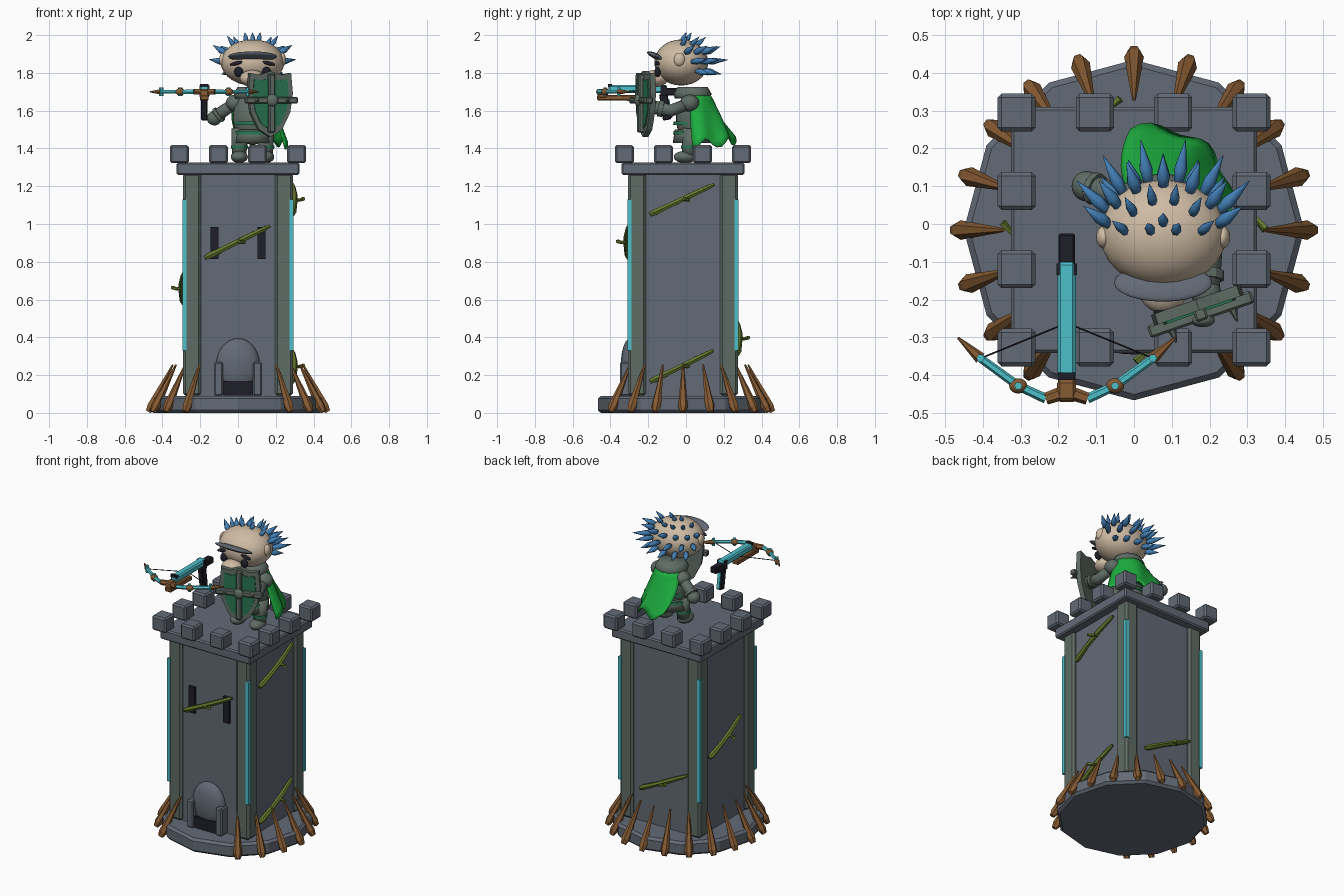
import bpy, bmesh, math
from math import sin, cos, pi, radians
from mathutils import Vector, Matrix, Euler

if "Cube" in bpy.data.objects:
    bpy.data.objects.remove(bpy.data.objects["Cube"], do_unlink=True)


def material(name, *rgb):
    m = bpy.data.materials.new(name)
    m.use_nodes = True
    m.diffuse_color = (*rgb, 1)
    m.node_tree.nodes["Principled BSDF"].inputs["Base Color"].default_value = (*rgb, 1)
    return m


stone = material("blue grey stone", .125, .145, .18)
metal = material("green grey metal", .115, .15, .13)
wood = material("brown wood", .24, .105, .033)
teal = material("teal glow", .075, .53, .6)
cloth = material("bright green cloth", .012, .42, .05)
trim = material("dark green trim", .022, .18, .085)
moss = material("vine green", .13, .19, .025)
skin = material("cream skin", .62, .5, .37)
blue = material("spine blue", .055, .21, .46)
black = material("near black", .013, .013, .022)
CY = -.016  # tower centre along y


def finish(name, bm, mat, smooth=False, bevel=0):
    bmesh.ops.recalc_face_normals(bm, faces=bm.faces[:])
    me = bpy.data.meshes.new(name)
    bm.to_mesh(me)
    bm.free()
    me.materials.append(mat)
    ob = bpy.data.objects.new(name, me)
    bpy.context.collection.objects.link(ob)
    if smooth:
        for p in me.polygons:
            p.use_smooth = True
    if bevel:
        mod = ob.modifiers.new("bevel", "BEVEL")
        mod.width, mod.segments = bevel, 1
    return ob


def box(name, loc, size, mat, bevel=0, rot=(0, 0, 0)):
    bm = bmesh.new()
    bmesh.ops.create_cube(bm, size=1, matrix=Matrix.LocRotScale(Vector(loc), Euler(rot), Vector(size)))
    return finish(name, bm, mat, bevel=bevel)


def ball(name, loc, radii, mat, rot=(0, 0, 0)):
    bm = bmesh.new()
    bmesh.ops.create_uvsphere(bm, u_segments=24, v_segments=14, radius=1,
                              matrix=Matrix.LocRotScale(Vector(loc), Euler(rot), Vector(radii)))
    return finish(name, bm, mat, True)


def tube(name, path, radii, mat, sides=6, smooth=False):
    """Round bar through the path points, with its own radius at each."""
    pts = [Vector(p) for p in path]
    bm, rings = bmesh.new(), []
    for i, p in enumerate(pts):
        t = (pts[min(i + 1, len(pts) - 1)] - pts[max(i - 1, 0)]).normalized()
        a = t.cross(Vector((0, 0, 1)) if abs(t.z) < .95 else Vector((0, 1, 0))).normalized()
        b = t.cross(a)
        rings.append([bm.verts.new(p + radii[i] * (a * cos(2 * pi * k / sides) + b * sin(2 * pi * k / sides)))
                      for k in range(sides)])
    for r, s in zip(rings, rings[1:]):
        for k in range(sides):
            n = (k + 1) % sides
            bm.faces.new((r[k], r[n], s[n], s[k]))
    bm.faces.new(rings[0])
    bm.faces.new(rings[-1])
    return finish(name, bm, mat, smooth)


# Footing, walls and top slab
bm = bmesh.new()
bmesh.ops.create_cone(bm, cap_ends=True, segments=12, radius1=.45, radius2=.45, depth=.09,
                      matrix=Matrix.Translation((0, CY, .045)))
finish("footing", bm, stone, bevel=.015)
box("tower_wall", (0, CY, .68), (.54, .54, 1.2), stone)
box("top_slab", (0, CY, 1.293), (.65, .65, .066), stone, .008)
for sx in (-1, 1):
    for sy in (-1, 1):
        box("corner_pillar", (sx * .243, CY + sy * .243, .68), (.094, .094, 1.18), metal, .013)
        box("glow_strip", (sx * .284, CY + sy * .284, .73), (.022, .022, .8), teal)
for i in range(4):
    for j in range(4):
        if i in (0, 3) or j in (0, 3):
            box("battlement", ((i - 1.5) * .207, CY + (j - 1.5) * .207, 1.37), (.1, .1, .096), stone, .01)

# Stakes leaning inwards, with a gap before the door
for k in range(-3, 14):
    a = radians(18 * k)
    out = Vector((cos(a), sin(a), 0))
    ctr = Vector((0, CY, 0))
    at = lambda r, z: ctr + out * r + Vector((0, 0, z))
    tube("stake", [at(.475, .006), at(.458, .035), at(.345, .255)], [.016, .026, .005], wood)

# Doorway and slit windows
ball("door_arch", (0, -.295, .255), (.115, .05, .14), stone)
box("door_opening", (0, -.332, .13), (.16, .008, .075), black)
for sx in (-1, 1):
    box("door_post", (sx * .103, -.315, .18), (.046, .07, .18), stone, .008)
    box("slit_window", (sx * .125, -.287, .9), (.042, .03, .17), black)


# Vines: side direction, face normal, low and high ends
def vine(side, normal, u0, z0, u1, z1):
    s, n = Vector(side), Vector(normal)
    at = lambda u, d, z: s * u + n * d + Vector((0, 0, z))
    pos = lambda t, d: at(u0 + (u1 - u0) * t, d, z0 + (z1 - z0) * t)
    off = .268 + n.y * CY
    tube("vine", [pos(t, off + .02 + .012 * sin(pi * t)) for t in (0, .08, .35, .65, .92, 1)],
         [.012, .018, .015, .016, .013, .009], moss)
    tube("vine_twig", [pos(.55, off + .02), pos(.6, off + .055) + Vector((0, 0, -.02)), pos(.52, off + .08)],
         [.01, .009, .011], moss, 5)


vine((1, 0, 0), (0, -1, 0), -.175, .82, .17, .99)
vine((0, 1, 0), (1, 0, 0), -.19, 1.05, .15, 1.21)
vine((0, 1, 0), (1, 0, 0), -.19, .165, .145, .33)
vine((-1, 0, 0), (0, 1, 0), -.14, .31, .2, .48)
vine((0, -1, 0), (-1, 0, 0), -.17, .58, .15, .74)

# Defender: legs, torso, belts and collar
X = .077
for s in (-1, 1):
    x = X + s * .07
    ball("boot", (x, -.005, 1.355), (.045, .06, .032), metal)
    tube("leg", [(x, .015, 1.35), (x, .02, 1.42), (x * .9 + .008, .03, 1.5)], [.036, .042, .05], metal, 12, True)
    tube("knee_band", [(x, .018, 1.4), (x, .018, 1.416)], [.045, .045], trim, 12)
ball("torso", (X, .035, 1.56), (.105, .088, .14), metal)
tube("armour_skirt", [(X, .035, 1.43), (X, .035, 1.5)], [.105, .094], metal, 16, True)
for z in (1.475, 1.525):
    tube("belt", [(X, .035, z), (X, .035, z + .018)], [.103, .101], trim, 16)
tube("collar", [(X, .035, 1.665), (X, .035, 1.69), (X, .035, 1.725)], [.095, .1, .08], metal, 16, True)

# Arms: one hangs to the side, the other reaches to the shield
for s, arm in ((-1, [(-.015, .06, 1.64), (-.075, .085, 1.6), (-.125, .1, 1.56)]),
               (1, [(.18, .02, 1.64), (.2, -.08, 1.6), (.19, -.18, 1.62)])):
    ball("shoulder_guard", arm[0], (.05, .05, .045), metal)
    tube("arm", arm, [.03, .033, .036], metal, 12, True)
    tube("cuff", [Vector(arm[1]).lerp(Vector(arm[2]), t) for t in (.4, .65)], [.042, .044], metal, 12)
    ball("hand", arm[2], (.04, .04, .038), metal)

# Head and face
H, R = Vector((X, -.025, 1.855)), Vector((.168, .143, .122))
ball("head", H, R, skin)
ball("muzzle", (X, -.165, 1.77), (.068, .07, .045), skin)
ball("nose", (X, -.23, 1.768), (.026, .02, .02), black)
ball("visor", (X, -.155, 1.887), (.13, .055, .016), stone, (-.42, 0, 0))
for s in (-1, 1):
    ball("ear", (X + s * .157, -.035, 1.87), (.02, .03, .036), skin)
    ball("eye", (X + s * .074, -.15, 1.805), (.024, .016, .027), black)
    ball("eyebrow", (X + s * .085, -.152, 1.851), (.036, .014, .01), black, (0, s * .25, 0))

# Rows of head spines: elevation, azimuths from the back, length
for el, azimuths, length in ((78, (0, 75), .045), (52, (16, 50, 85), .06),
                             (26, (0, 28, 54, 78), .085), (2, (14, 40, 64), .11), (-22, (0, 26, 50), .08)):
    for az in sorted({s * a for a in azimuths for s in (-1, 1)}):
        e, a = radians(el), radians(az)
        d = Vector((sin(a) * cos(e), cos(a) * cos(e), sin(e)))
        p = H + d * R
        axis = (d + Vector((0, .45, .1))).normalized()
        tube("head_spine", [p - axis * .012, p + axis * length * .3, p + axis * length],
             [.012, .018 if length > .07 else .013, .001], blue, 7, True)

# Cape flaring to the back and one side
bm = bmesh.new()
N, M = 16, 8
grid = []
for j in range(M + 1):
    v = j / M
    row = []
    for i in range(N + 1):
        u = i / N
        a = radians((-10 + 165 * u) * (1 - v) + (0 + 112 * u) * v)
        r = .093 + (.085 + .055 * u) * v + .01 * v * sin(u * 5 * pi)
        z = 1.69 - v * (.27 + .025 * cos(u * 5 * pi) - .03 * u)
        row.append(bm.verts.new((X + r * cos(a), .035 + r * sin(a), z)))
    grid.append(row)
for r, s in zip(grid, grid[1:]):
    for i in range(N):
        bm.faces.new((r[i], r[i + 1], s[i + 1], s[i]))
cape = finish("cape", bm, cloth, True)
cape.modifiers.new("thickness", "SOLIDIFY").thickness = .008

# Shield, turned a little to the side
turn = radians(19)
place = Matrix.Translation((.168, -.215, 1.64)) @ Matrix.Rotation(turn, 4, "Z")
half = [(0, -.18), (.065, -.14), (.11, -.05), (.125, .05), (.115, .16), (.06, .15)]
outline = half + [(0, .17)] + [(-x, z) for x, z in half[:0:-1]]


def plate(name, scale, y, depth, mat):
    bm = bmesh.new()
    f = bm.faces.new([bm.verts.new((x * scale, y, z * scale)) for x, z in outline])
    ext = bmesh.ops.extrude_face_region(bm, geom=[f])
    bmesh.ops.translate(bm, vec=(0, depth, 0), verts=[g for g in ext["geom"] if isinstance(g, bmesh.types.BMVert)])
    bm.transform(place)
    finish(name, bm, mat)


plate("shield_frame", 1, -.014, .03, metal)
plate("shield_panel", .8, -.02, .01, trim)
for size, z in (((.034, .035, .31), 0), ((.29, .035, .034), .015)):
    box("shield_bar", place @ Vector((0, -.025, z)), size, metal, .006, (0, 0, turn))
ball("shield_boss", place @ Vector((0, -.042, .015)), (.032, .018, .032), metal)
for s in (-1, 1):
    tube("shield_spike", [place @ Vector((s * .085, y, .015)) for y in (-.03, -.075)], [.015, .002], metal)

# Crossbow: stock, grip and muzzle block
BX = -.178
box("stock", (BX, -.255, 1.715), (.048, .31, .042), teal, .008)
box("stock_underside", (BX, -.36, 1.668), (.046, .22, .03), wood, .005)
box("front_block", (BX, -.44, 1.69), (.05, .055, .05), wood, .008)
box("front_sight", (BX, -.402, 1.733), (.045, .02, .016), black)
box("stock_butt", (BX, -.07, 1.7), (.044, .09, .04), black, .005)
box("stock_band", (BX, -.12, 1.705), (.054, .03, .056), black)
box("grip", (BX, -.11, 1.62), (.034, .045, .14), black, .005, (.15, 0, 0))
box("grip_edge", (BX, -.085, 1.61), (.02, .01, .1), teal, 0, (.15, 0, 0))

# Bow limbs and strings, mirrored about the stock
Z = 1.7
for s in (-1, 1):
    limb = [(BX + s * x, y, Z) for x, y in ((.02, -.45), (.055, -.462), (.128, -.428), (.228, -.355), (.288, -.3))]
    tube("limb_root", limb[:2], [.018, .016], wood)
    tube("limb_inner", limb[1:3], [.013, .012], teal)
    tube("limb_outer", limb[2:4], [.012, .011], teal)
    tube("limb_tip", limb[3:], [.016, .003], wood)
    ball("limb_joint", limb[2], (.024, .02, .02), wood)
    for p in limb[2:4]:
        tube("joint_stud", [Vector(p) - Vector((0, 0, .023)), Vector(p) + Vector((0, 0, .023))], [.011, .011], teal)
    tube("bow_string", [limb[3], (BX + s * .02, -.27, Z + .005)], [.0025, .0025], black, 5)
